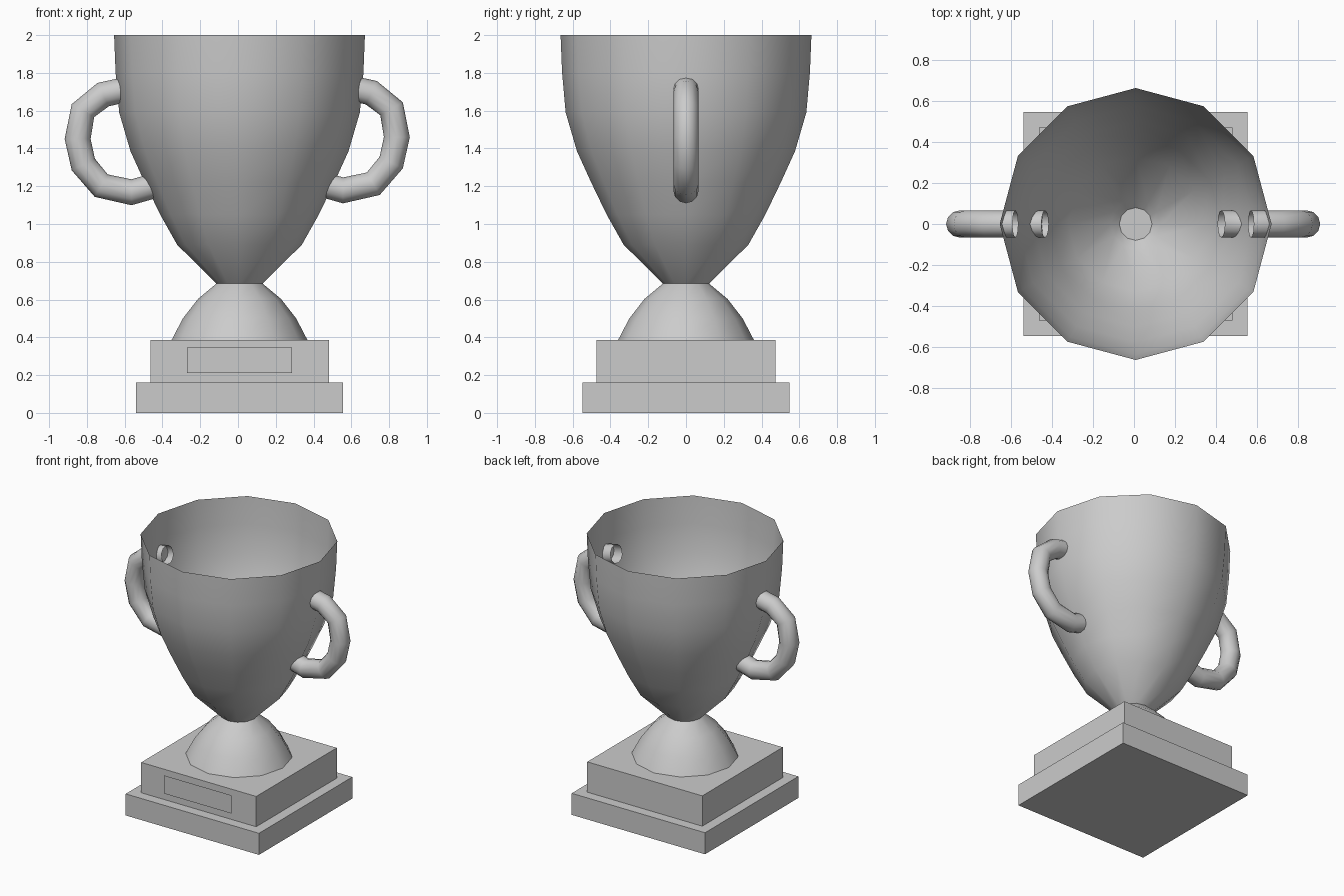
import bpy, bmesh, math

if "Cube" in bpy.data.objects:
    bpy.data.objects.remove(bpy.data.objects["Cube"])

CX = 0.008  # cup and plinth axis
SIDES = 12


def add_object(name, bm, smooth=False):
    mesh = bpy.data.meshes.new(name)
    bm.to_mesh(mesh)
    bm.free()
    obj = bpy.data.objects.new(name, mesh)
    bpy.context.collection.objects.link(obj)
    if smooth:
        for p in mesh.polygons:
            p.use_smooth = True
    return obj


def box(name, size, z0, z1):
    bm = bmesh.new()
    bmesh.ops.create_cube(bm, size=1)
    for v in bm.verts:
        v.co.x = v.co.x * size + CX
        v.co.y *= size
        v.co.z = z0 + (v.co.z + 0.5) * (z1 - z0)
    return add_object(name, bm)


def lathe(name, profile, cap_bottom=False):
    bm = bmesh.new()
    rings = []
    for r, z in profile:
        rings.append([bm.verts.new((CX + r * math.cos(2 * math.pi * i / SIDES),
                                    r * math.sin(2 * math.pi * i / SIDES), z))
                      for i in range(SIDES)])
    for a, b in zip(rings, rings[1:]):
        for i in range(SIDES):
            j = (i + 1) % SIDES
            bm.faces.new((a[i], a[j], b[j], b[i]))
    for f in bm.faces:
        f.smooth = True
    if cap_bottom:
        # inner floor, flat and sharp at its rim, facing up into the bowl
        floor = [bm.verts.new(v.co) for v in rings[0]]
        bm.faces.new(floor)
    return add_object(name, bm)


# stepped square plinth
box("plinth_lower", 1.095, 0.0, 0.16)
box("plinth_upper", 0.945, 0.16, 0.385)

# blank plate on the front of the plinth
bm = bmesh.new()
corners = [(-0.27, 0.21), (0.285, 0.21), (0.285, 0.345), (-0.27, 0.345)]
bm.faces.new([bm.verts.new((x, -0.483, z)) for x, z in corners])
add_object("front_plate", bm)

# domed foot
lathe("foot", [(0.36, 0.385), (0.30, 0.50), (0.22, 0.603), (0.122, 0.685)])

# open bowl, a single thin wall
lathe("bowl", [(0.08, 0.645), (0.122, 0.685), (0.33, 0.89), (0.42, 1.05),
               (0.502, 1.22), (0.577, 1.385), (0.637, 1.59), (0.656, 1.80),
               (0.664, 2.0)], cap_bottom=True)

# pair of handles: open-ended tubes that pass through the wall
path = [(0.575, 1.725), (0.71, 1.695), (0.817, 1.61), (0.845, 1.46),
        (0.815, 1.325), (0.72, 1.213), (0.56, 1.178), (0.43, 1.215)]


def handle(name, side, dz):
    n = len(path)
    bm = bmesh.new()
    rings = []
    for k, (x, z) in enumerate(path):
        x0, z0 = path[max(k - 1, 0)]
        x1, z1 = path[min(k + 1, n - 1)]
        length = math.hypot(x1 - x0, z1 - z0)
        nx, nz = -(z1 - z0) / length, (x1 - x0) / length
        # widen the mitred rings so the tube keeps its thickness
        miter = 1.04 if 0 < k < n - 1 else 1.0
        ring = []
        for i in range(SIDES):
            a = 2 * math.pi * i / SIDES
            d = 0.066 * miter * math.cos(a)
            ring.append(bm.verts.new((side * (x + nx * d) - 0.004,
                                      0.067 * math.sin(a), z + nz * d + dz)))
        rings.append(ring)
    for a, b in zip(rings, rings[1:]):
        for i in range(SIDES):
            j = (i + 1) % SIDES
            bm.faces.new((a[i], a[j], b[j], b[i]))
    bmesh.ops.recalc_face_normals(bm, faces=bm.faces)
    return add_object(name, bm, smooth=True)


handle("handle_right", 1, 0.0)
handle("handle_left", -1, -0.01)
